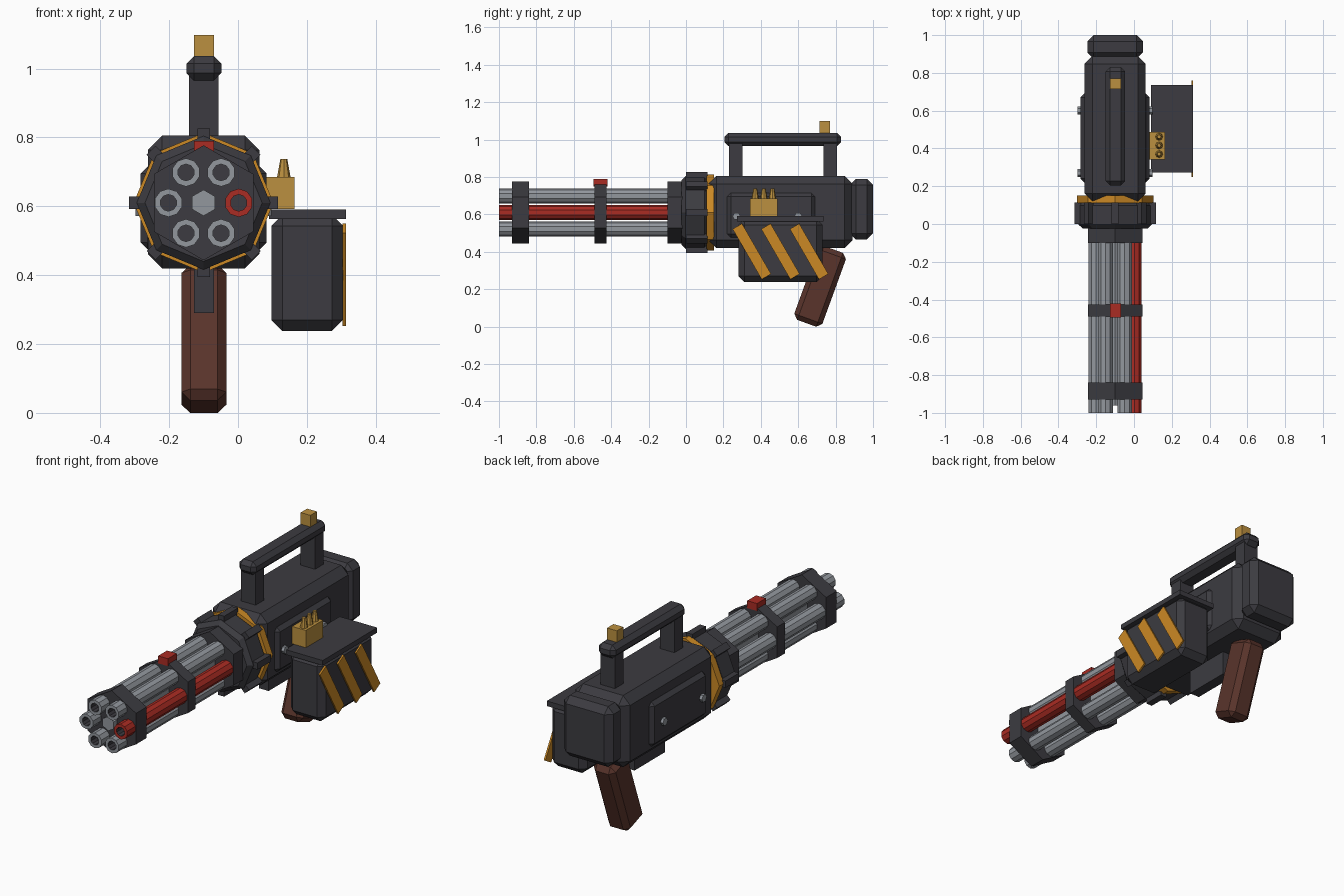
import bpy, bmesh
from math import radians, sin, cos, pi
from mathutils import Matrix, Vector

if "Cube" in bpy.data.objects:
    bpy.data.objects.remove(bpy.data.objects["Cube"], do_unlink=True)


def material(name, r, g, b):
    m = bpy.data.materials.new(name)
    m.use_nodes = True
    m.diffuse_color = (r, g, b, 1)
    m.node_tree.nodes["Principled BSDF"].inputs["Base Color"].default_value = (r, g, b, 1)
    m.node_tree.nodes["Principled BSDF"].inputs["Roughness"].default_value = 0.7
    return m


DARK = material("dark_metal", 0.045, 0.044, 0.052)
STEEL = material("steel", 0.29, 0.31, 0.34)
RED = material("red_paint", 0.40, 0.025, 0.017)
BRASS = material("brass", 0.50, 0.28, 0.05)
ORANGE = material("orange_paint", 0.60, 0.25, 0.018)
WOOD = material("brown_grip", 0.10, 0.034, 0.024)

AX, AZ = -0.1, 0.61  # barrel axis


def finish(name, bm, *mats):
    me = bpy.data.meshes.new(name)
    bm.to_mesh(me)
    bm.free()
    for m in mats:
        me.materials.append(m)
    ob = bpy.data.objects.new(name, me)
    bpy.context.collection.objects.link(ob)
    return ob


def box(name, x, y, z, mat, bevel=0, tilt=0, turn=0):
    """Box from (min, max) ranges; tilt turns it about x, turn about y."""
    lo, hi = Vector((x[0], y[0], z[0])), Vector((x[1], y[1], z[1]))
    bm = bmesh.new()
    bmesh.ops.create_cube(bm, size=1)
    bmesh.ops.scale(bm, vec=hi - lo, verts=bm.verts)
    if bevel:
        bmesh.ops.bevel(bm, geom=bm.edges[:], offset=bevel, segments=1,
                        affect='EDGES', clamp_overlap=True)
    bmesh.ops.transform(bm, verts=bm.verts, matrix=Matrix.Translation((lo + hi) / 2)
                        @ Matrix.Rotation(tilt, 4, 'X') @ Matrix.Rotation(turn, 4, 'Y'))
    return finish(name, bm, mat)


def prism(name, sides, r, y, mat, x=AX, z=AZ, bore=0, bevel=0):
    """Prism lying along y, with an optional dark bore in its front end."""
    bm = bmesh.new()
    place = Matrix.Translation((x, sum(y) / 2, z)) @ Matrix.Rotation(pi / 2, 4, 'X')
    bmesh.ops.create_cone(bm, cap_ends=True, segments=sides, radius1=r, radius2=r,
                          depth=y[1] - y[0], matrix=place)
    bm.normal_update()
    front = min(bm.faces, key=lambda f: f.calc_center_median().y)
    if bevel:
        bmesh.ops.bevel(bm, geom=[e for e in bm.edges if len({v.co.y > sum(y) / 2 for v in e.verts}) == 1],
                        offset=bevel, segments=1, affect='EDGES')
    if bore:
        bmesh.ops.inset_region(bm, faces=[front], thickness=r - bore, use_even_offset=True)
        pit = bmesh.ops.extrude_discrete_faces(bm, faces=[front])["faces"][0]
        pit.material_index = 1
        for e in pit.edges:
            for f in e.link_faces:
                f.material_index = 1
        bmesh.ops.translate(bm, verts=pit.verts, vec=(0, 0.05, 0))
    return finish(name, bm, mat, DARK)


# Rotating barrels around a central shaft, one of them red
for i in range(6):
    a = i * pi / 3
    prism(f"barrel_{i + 1}", 10, 0.041, (-1, 0), STEEL if i else RED,
          AX + 0.102 * cos(a), AZ + 0.102 * sin(a), bore=0.025)
prism("central_shaft", 6, 0.038, (-0.96, 0), STEEL)

# Hexagonal barrel clamps
for name, y in (("front_clamp", (-0.93, -0.84)), ("middle_clamp", (-0.49, -0.425)),
                ("rear_clamp", (-0.1, -0.02))):
    prism(name, 6, 0.167, y, DARK)
box("red_front_marker", (-0.128, -0.07), (-0.495, -0.42), (0.75, 0.79), RED)

# Toothed rotor housing and painted ring
prism("rotor_housing", 8, 0.194, (-0.025, 0.12), DARK, bevel=0.022)
prism("painted_ring", 8, 0.203, (0.11, 0.15), ORANGE)
for i in range(8):
    a = i * pi / 4
    cx, cz = AX + 0.198 * sin(a), AZ + 0.198 * cos(a)
    box(f"rotor_tooth_{i + 1}", (cx - 0.018, cx + 0.018), (0, 0.115),
        (cz - 0.018, cz + 0.018), DARK, turn=a)

# Main body and rear cap
box("body", (-0.262, 0.062), (0.12, 0.89), (0.42, 0.805), DARK, bevel=0.042)
box("rear_cap", (-0.247, 0.047), (0.875, 1), (0.465, 0.79), DARK, bevel=0.033)
box("under_rail", (-0.128, -0.07), (0.36, 0.62), (0.29, 0.45), DARK)

# Bolted side panels
for side, s in (("left", 1), ("right", -1)):
    face = AX + s * 0.183
    box(f"{side}_panel", sorted((AX + s * 0.14, face)), (0.22, 0.69), (0.475, 0.715),
        DARK, bevel=0.02)
    for i, y in enumerate((0.27, 0.6)):
        bm = bmesh.new()
        bmesh.ops.create_cone(bm, cap_ends=True, segments=6, radius1=0.021, radius2=0.021,
                              depth=0.03, matrix=Matrix.Translation((face, y, 0.59))
                              @ Matrix.Rotation(pi / 2, 4, 'Y'))
        finish(f"{side}_bolt_{i + 1}", bm, STEEL)

# Carry handle and rear sight
for name, y in (("front_handle_post", 0.265), ("rear_handle_post", 0.77)):
    box(name, (-0.142, -0.056), (y - 0.036, y + 0.036), (0.78, 0.99), DARK)
box("handle_bar", (-0.15, -0.048), (0.205, 0.83), (0.965, 1.036), DARK, bevel=0.022)
box("rear_sight", (-0.128, -0.07), (0.715, 0.77), (1.03, 1.098), BRASS)

# Grip, leaning back
box("grip", (-0.164, -0.034), (0.637, 0.797), (0.005, 0.425), WOOD, bevel=0.026,
    tilt=radians(-20))

# Ammunition box with lid and hazard stripes
box("ammo_box", (0.097, 0.305), (0.28, 0.73), (0.238, 0.575), DARK, bevel=0.032)
box("ammo_lid", (0.09, 0.313), (0.272, 0.735), (0.563, 0.59), DARK)
for i, y in enumerate((0.352, 0.505, 0.658)):
    box(f"hazard_stripe_{i + 1}", (0.304, 0.3135), (y - 0.029, y + 0.029), (0.246, 0.557),
        ORANGE, tilt=radians(30))

# Cartridge feed
box("feed_block", (0.055, 0.164), (0.342, 0.488), (0.592, 0.685), BRASS)
for i in range(3):
    bm = bmesh.new()
    bmesh.ops.create_cone(bm, cap_ends=True, segments=8, radius1=0.02, radius2=0.01, depth=0.055,
                          matrix=Matrix.Translation((0.133, 0.37 + 0.046 * i, 0.71)))
    finish(f"cartridge_{i + 1}", bm, BRASS)
